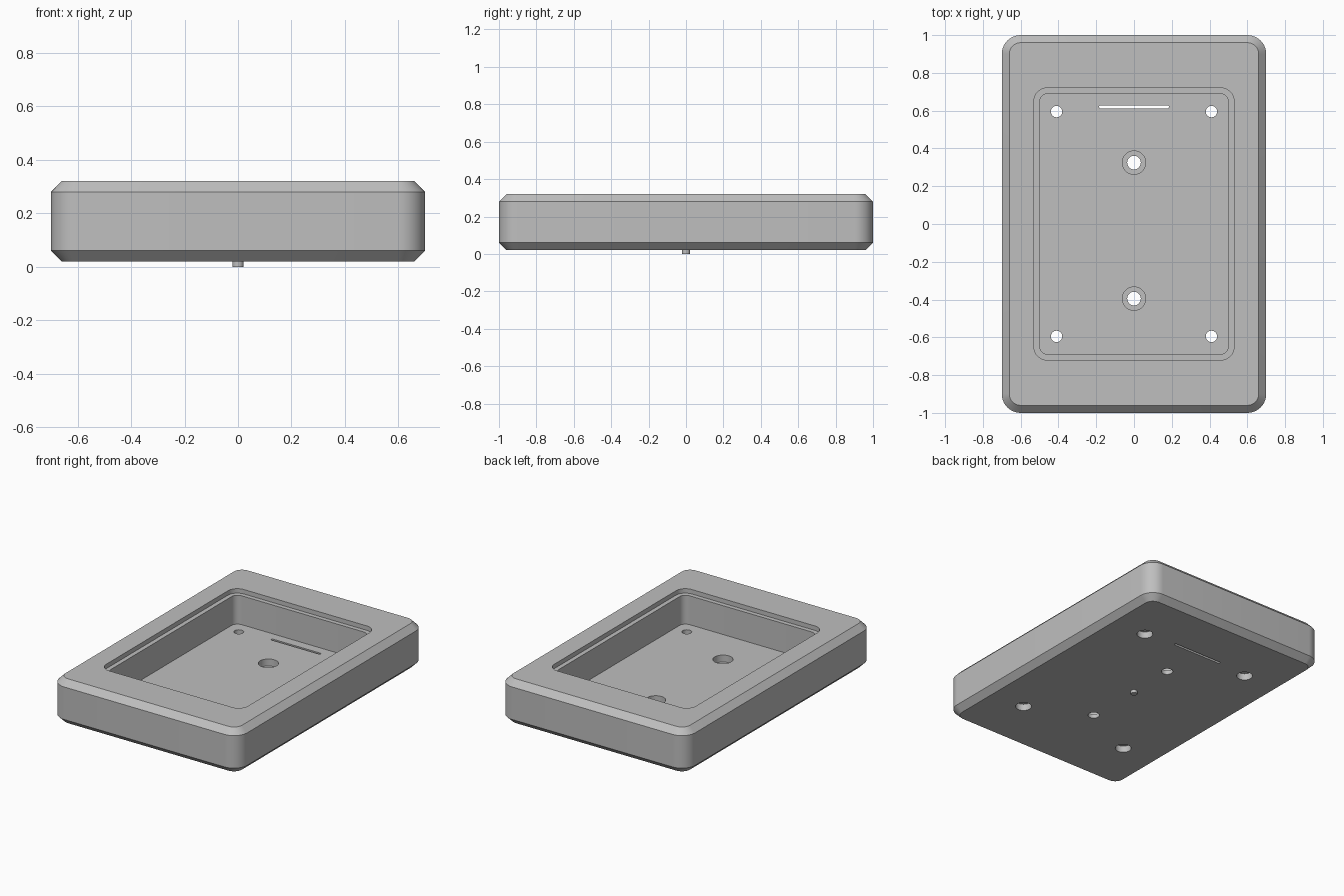
import bpy, bmesh, math

if "Cube" in bpy.data.objects:
    bpy.data.objects.remove(bpy.data.objects["Cube"])

grey = bpy.data.materials.new("plain grey")
grey.diffuse_color = (0.52, 0.52, 0.52, 1)
grey.use_nodes = True
grey.node_tree.nodes["Principled BSDF"].inputs["Base Color"].default_value = grey.diffuse_color


def rounded_ring(bm, cx, cy, hx, hy, r, z, n=10):
    """Ring of vertices along a rounded rectangle (a circle when hx = hy = r)."""
    ring = []
    for q, (sx, sy) in enumerate([(1, 1), (-1, 1), (-1, -1), (1, -1)]):
        for i in range(n + 1):
            a = math.pi / 2 * (q + i / n)
            ring.append(bm.verts.new((cx + sx * (hx - r) + r * math.cos(a),
                                      cy + sy * (hy - r) + r * math.sin(a), z)))
    return ring


def loft(name, sections, cx=0, cy=0):
    """Closed solid through sections (half width, half depth, radius, z)."""
    bm = bmesh.new()
    rings = [rounded_ring(bm, cx, cy, *s) for s in sections]
    for a, b in zip(rings, rings[1:]):
        for i in range(len(a)):
            j = (i + 1) % len(a)
            bm.faces.new((a[i], a[j], b[j], b[i]))
    bm.faces.new(rings[0][::-1])
    bm.faces.new(rings[-1])
    bmesh.ops.remove_doubles(bm, verts=bm.verts, dist=1e-5)
    bmesh.ops.recalc_face_normals(bm, faces=bm.faces)
    mesh = bpy.data.meshes.new(name)
    bm.to_mesh(mesh)
    bm.free()
    mesh.materials.append(grey)
    ob = bpy.data.objects.new(name, mesh)
    bpy.context.collection.objects.link(ob)
    return ob


def smooth(ob):
    bpy.ops.object.select_all(action='DESELECT')
    ob.select_set(True)
    bpy.context.view_layer.objects.active = ob
    bpy.ops.object.shade_smooth_by_angle(angle=math.radians(30))


# Chamfered tray with a stepped pocket
FLOOR = 0.095
tray = loft("tray_body", [
    (0.66, 0.96, 0.06, 0.02), (0.70, 1.00, 0.10, 0.06),
    (0.70, 1.00, 0.10, 0.28), (0.66, 0.96, 0.06, 0.32),
    (0.53, 0.72, 0.07, 0.32), (0.53, 0.72, 0.07, 0.29),
    (0.50, 0.69, 0.045, 0.29), (0.50, 0.69, 0.045, FLOOR)])

# Hole cutters: stepped round holes and the thin slot
def stepped(lower, upper, step):
    return [(r, r, r, z) for r, z in
            ((lower, -0.05), (lower, step), (upper, step), (upper, 0.2))]

cutters = [loft("corner_hole_cutter", stepped(0.05, 0.03, 0.065), x, y)
           for x in (-0.41, 0.41) for y in (-0.595, 0.595)]
cutters += [loft("middle_hole_cutter", stepped(0.036, 0.062, 0.048), 0, y)
            for y in (-0.395, 0.325)]
cutters.append(loft("slot_cutter", [(0.185, 0.008, 0.008, -0.05),
                                    (0.185, 0.008, 0.008, 0.2)], 0, 0.62))

bpy.context.view_layer.objects.active = tray
for c in cutters:
    c.hide_render = True
    mod = tray.modifiers.new("cut", 'BOOLEAN')
    mod.operation, mod.solver, mod.object = 'DIFFERENCE', 'EXACT', c
    bpy.ops.object.modifier_apply(modifier=mod.name)
for c in cutters:
    bpy.data.objects.remove(c)
smooth(tray)

# Small peg under the centre
peg = loft("bottom_peg", [(0.021, 0.021, 0.021, 0.0), (0.021, 0.021, 0.021, 0.03)])
smooth(peg)
